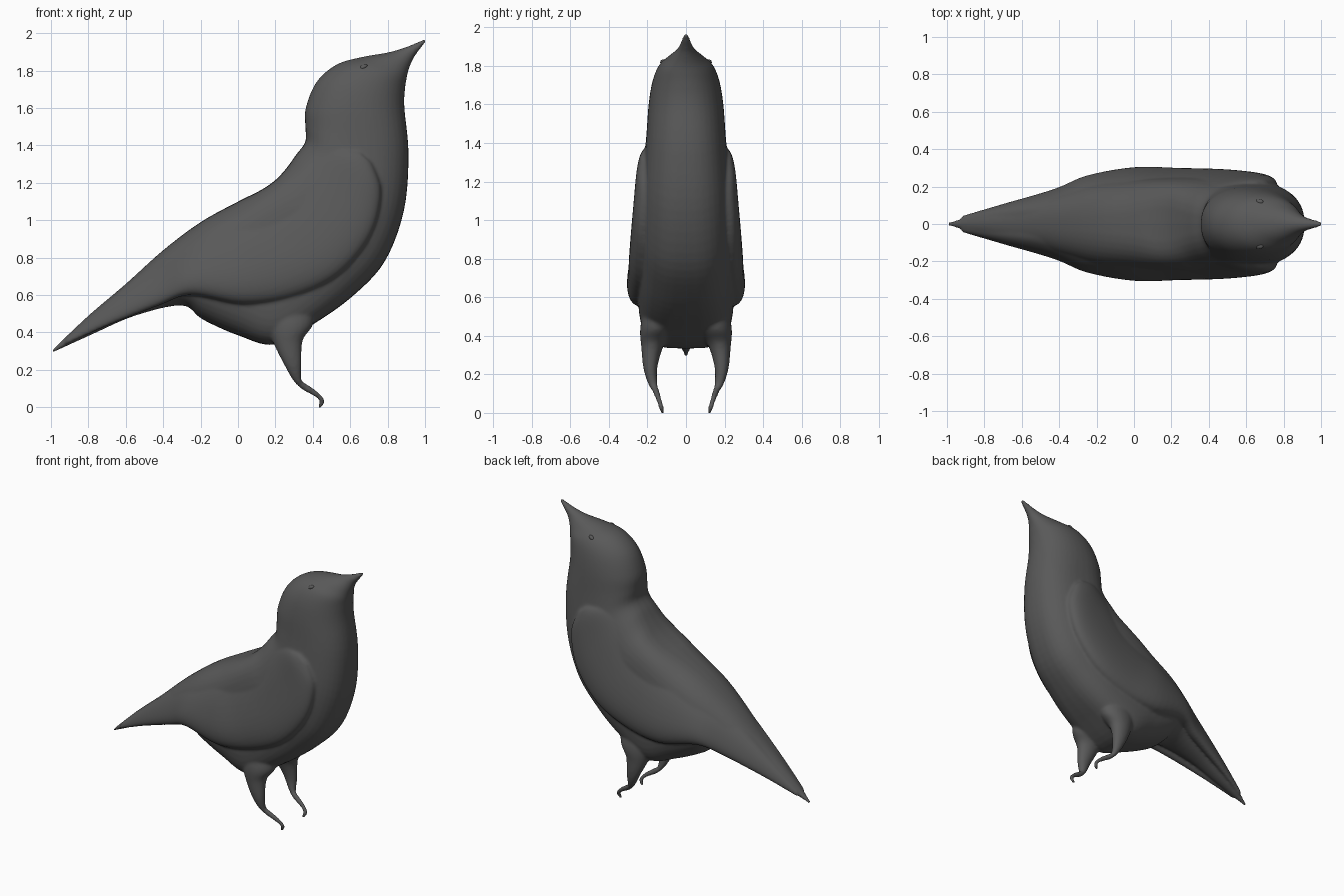
import bpy, bmesh, math
from mathutils import Vector


def catmull(rows, steps=5):
    # smooth interpolation of the hand-placed sections
    out = []
    n = len(rows)
    for i in range(n - 1):
        p0, p1, p2, p3 = (rows[max(0, min(n - 1, i + k))] for k in (-1, 0, 1, 2))
        for s in range(steps):
            t = s / steps
            out.append([0.5 * (2*b + (c - a)*t + (2*a - 5*b + 4*c - d)*t*t + (3*b - a - 3*c + d)*t**3)
                        for a, b, c, d in zip(p0, p1, p2, p3)])
    return out + [list(rows[-1])]


def loft(name, rows, power=2.3, sides=40, flip=1):
    # each row: upper point xyz, lower point xyz, half thickness along y, optional squareness
    bm = bmesh.new()
    rings = []
    for r in catmull(rows):
        a, b, t = Vector(r[:3]), Vector(r[3:6]), max(r[6], 0.003)
        pw = r[7] if len(r) > 7 else power
        mid, half = (a + b) / 2, (a - b) / 2
        ring = []
        for k in range(sides):
            g = 2 * math.pi * k / sides
            c, s = math.cos(g), math.sin(g)
            c = math.copysign(abs(c) ** (2 / pw), c)
            s = math.copysign(abs(s) ** (2 / pw), s)
            p = mid + half * c + Vector((0, t * s, 0))
            p.y *= flip
            ring.append(bm.verts.new(p))
        rings.append(ring)
    for p, q in zip(rings, rings[1:]):
        for k in range(sides):
            j = (k + 1) % sides
            bm.faces.new((p[k], p[j], q[j], q[k]))
    bm.faces.new(rings[0])
    bm.faces.new(rings[-1])
    bmesh.ops.recalc_face_normals(bm, faces=bm.faces)
    me = bpy.data.meshes.new(name)
    bm.to_mesh(me)
    bm.free()
    me.materials.append(dark)
    ob = bpy.data.objects.new(name, me)
    bpy.context.collection.objects.link(ob)
    return ob


dark = bpy.data.materials.new("dark_grey")
dark.diffuse_color = (.1, .1, .1, 1)

# body, from tail tip to beak: back x z, belly x z, half width, squareness
body_rows = [
    (-1, .30, -.985, .295, .01, 2.2), (-.8, .49, -.78, .39, .06, 2.2), (-.6, .66, -.55, .49, .11, 2.2),
    (-.4, .84, -.30, .545, .175, 2.3), (-.2, .99, -.19, .47, .225, 2.5), (0, 1.10, 0, .385, .245, 3),
    (.12, 1.16, .2, .335, .25, 3.9), (.2, 1.215, .42, .455, .252, 3.7), (.26, 1.28, .62, .6, .25, 3),
    (.31, 1.35, .785, .78, .24, 2.7), (.36, 1.42, .887, 1.05, .225, 2.5), (.36, 1.5, .912, 1.35, .207, 2.4),
    (.362, 1.6, .89, 1.6, .194, 2.2), (.42, 1.74, .893, 1.7, .174, 2.1), (.53, 1.834, .902, 1.76, .142, 2.1),
    (.67, 1.874, .914, 1.81, .092, 2.1), (.8, 1.897, .938, 1.865, .05, 2), (.9, 1.927, .962, 1.9, .03, 2),
    (1.0, 1.97, 1.007, 1.957, .013, 2)]
parts = [loft("bird_body", [(a, 0, b, c, 0, d, t, e) for a, b, c, d, t, e in body_rows])]

# folded wings, shoulder to tip
wing = [
    (.64, .20, 1.37, .72, .205, 1.30, .03), (.52, .175, 1.385, .765, .21, 1.15, .062),
    (.38, .14, 1.32, .71, .225, .92, .082), (.22, .12, 1.18, .54, .23, .71, .102),
    (.08, .105, 1.10, .30, .225, .59, .117), (-.08, .09, 1.02, .03, .225, .55, .126),
    (-.25, .08, .91, -.25, .20, .60, .10), (-.45, .065, .775, -.42, .15, .545, .065),
    (-.7, .05, .565, -.7, .085, .435, .035), (-.92, .028, .37, -.92, .035, .335, .012)]

# legs, thigh to toe
leg = [
    (.12, .13, .60, .40, .13, .64, .07), (.15, .152, .44, .405, .152, .455, .085),
    (.20, .176, .32, .347, .176, .36, .056), (.245, .185, .23, .34, .185, .23, .036),
    (.29, .172, .15, .34, .172, .15, .025), (.335, .157, .10, .36, .157, .13, .018),
    (.405, .142, .06, .425, .142, .085, .015), (.432, .13, .035, .464, .13, .035, .014),
    (.425, .12, -.006, .445, .12, -.006, .01)]
for flip in (1, -1):
    parts.append(loft("wing", wing, 2.2, 40, flip))
    parts.append(loft("leg", leg, 2.0, 24, flip))

# small bead eyes
for s in (1, -1):
    bpy.ops.mesh.primitive_uv_sphere_add(segments=16, ring_count=10, radius=1,
                                         location=(.67, s * .118, 1.818), rotation=(0, -.5, 0))
    eye = bpy.context.object
    eye.name = "eye"
    eye.scale = (.024, .016, .013)
    eye.data.materials.append(dark)
    bpy.ops.object.shade_smooth()

# fuse the sculpted parts into one smooth skin
bpy.ops.object.select_all(action='DESELECT')
for p in parts:
    p.select_set(True)
bpy.context.view_layer.objects.active = parts[0]
bpy.ops.object.join()
bird = parts[0]
m = bird.modifiers.new("fuse", 'REMESH')
m.mode = 'VOXEL'
m.voxel_size = .009
m.use_smooth_shade = True
m = bird.modifiers.new("soften", 'SMOOTH')
m.factor = .5
m.iterations = 9
